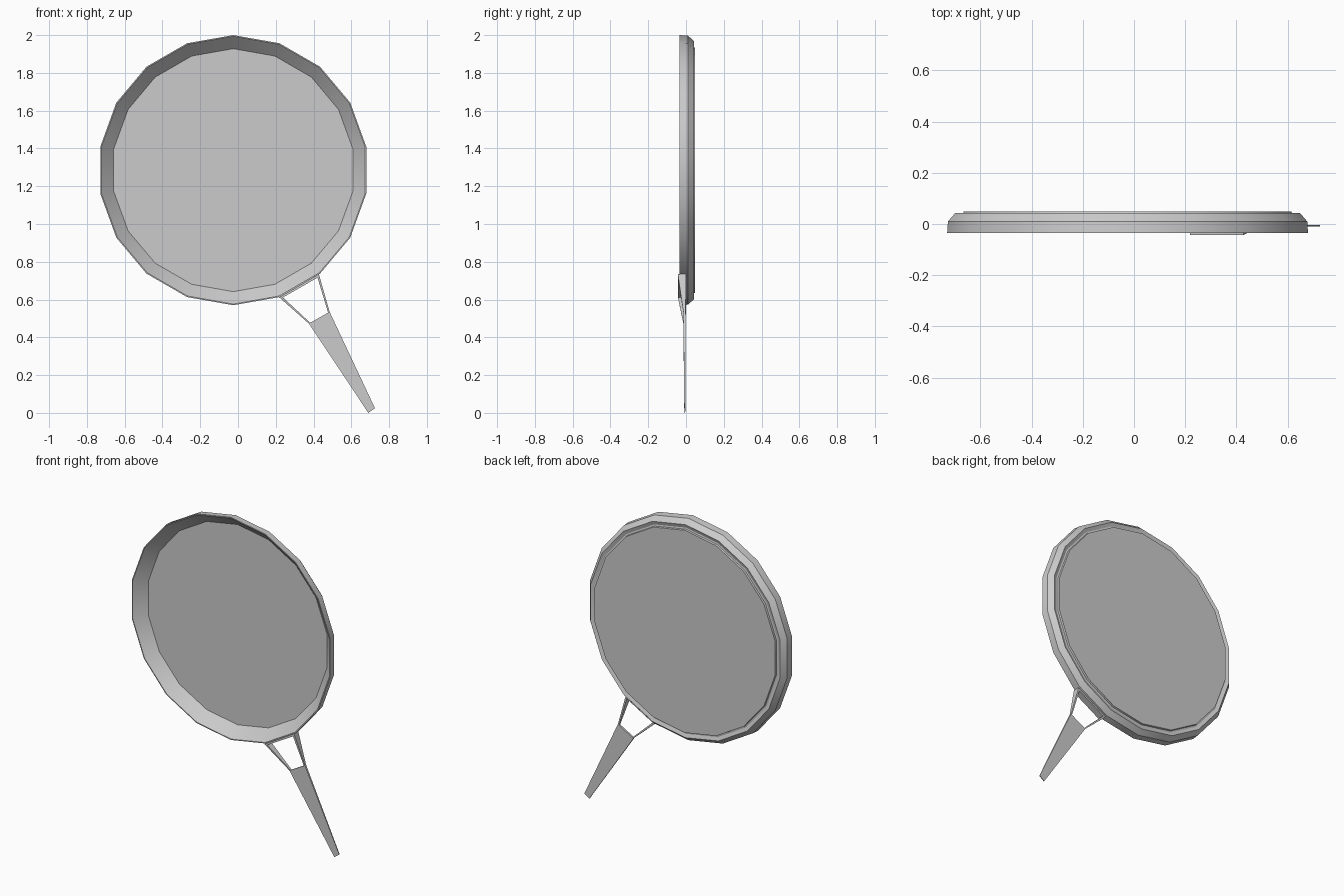
import bpy, bmesh, math

cube = bpy.data.objects.get("Cube")
if cube:
    bpy.data.objects.remove(cube, do_unlink=True)

# Single metal colour
metal = bpy.data.materials.new("grey_metal")
metal.use_nodes = True
metal.diffuse_color = (0.6, 0.6, 0.6, 1)
metal.node_tree.nodes["Principled BSDF"].inputs["Base Color"].default_value = (0.6, 0.6, 0.6, 1)


def finish(name, bm):
    bmesh.ops.recalc_face_normals(bm, faces=bm.faces)
    mesh = bpy.data.meshes.new(name)
    bm.to_mesh(mesh)
    bm.free()
    mesh.materials.append(metal)
    obj = bpy.data.objects.new(name, mesh)
    bpy.context.collection.objects.link(obj)
    bpy.ops.object.select_all(action='DESELECT')
    obj.select_set(True)
    bpy.context.view_layer.objects.active = obj
    bpy.ops.object.shade_smooth_by_angle(angle=math.radians(30))
    return obj


def lathe(name, profile, sides, cx, cz):
    """Turn (radius, y) points round the y axis and cap both ends."""
    bm = bmesh.new()
    rings = []
    for r, y in profile:
        angles = [math.tau * i / sides for i in range(sides)]
        rings.append([bm.verts.new((cx + r * math.sin(a), y, cz + r * math.cos(a)))
                      for a in angles])
    for a, b in zip(rings, rings[1:]):
        for i in range(sides):
            j = (i + 1) % sides
            bm.faces.new((a[i], a[j], b[j], b[i]))
    bm.faces.new(rings[0])
    bm.faces.new(rings[-1])
    return finish(name, bm)


def beam(name, start, end):
    """Tapered bar; each end is ((x, z), (x, z), front y, back y)."""
    bm = bmesh.new()
    ends = []
    for p, q, front, back in (start, end):
        corners = ((p, front), (q, front), (q, back), (p, back))
        ends.append([bm.verts.new((c[0], y, c[1])) for c, y in corners])
    a, b = ends
    for i in range(4):
        j = (i + 1) % 4
        bm.faces.new((a[i], a[j], b[j], b[i]))
    bm.faces.new(a)
    bm.faces.new(b)
    return finish(name, bm)


# Pan: floor, sloping inner wall, thin rim, outer wall, taper, groove, base
pan_profile = [(0.643, 0.032), (0.709, -0.035), (0.715, -0.035), (0.712, 0.01),
               (0.684, 0.042), (0.662, 0.034), (0.652, 0.036), (0.650, 0.048)]
lathe("pan", pan_profile, 18, -0.025, 1.285)

# Handle frame corners (outer and inner)
A, B, C, D = (0.218, 0.612), (0.428, 0.735), (0.485, 0.535), (0.375, 0.473)
a, b, c, d = (0.238, 0.611), (0.421, 0.716), (0.477, 0.531), (0.382, 0.477)
deep = (-0.043, 0.0)
thin = (-0.014, -0.002)

beam("handle_clamp", (A, a, *deep), (B, b, *deep))
beam("handle_left_arm", (B, b, *deep), (C, c, *thin))
beam("handle_right_arm", (A, a, *deep), (D, d, *thin))
beam("handle_blade", (D, C, *thin), ((0.69, 0.0), (0.725, 0.025), -0.009, -0.004))
